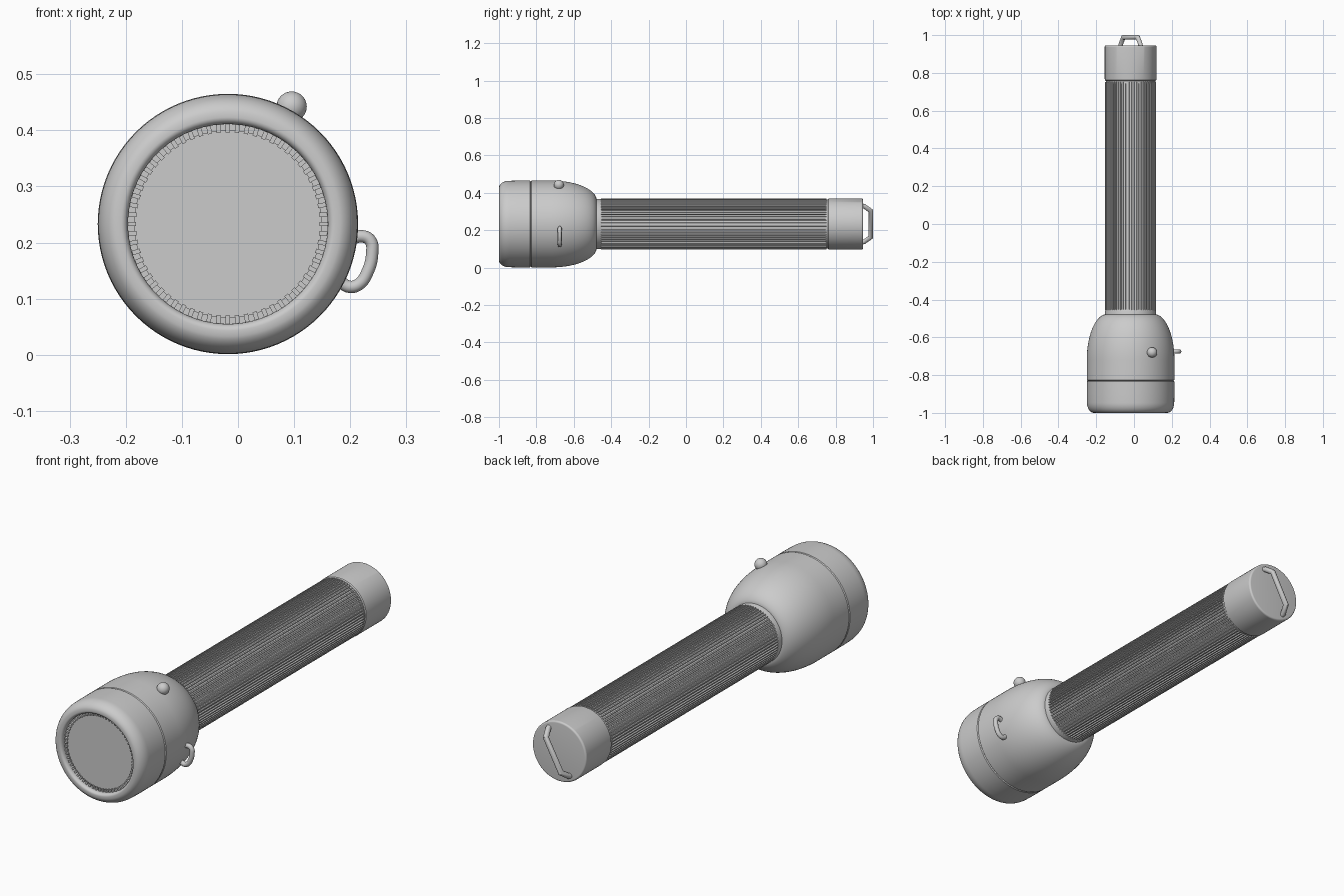
import bpy, bmesh, math
from math import sin, cos, pi, radians
from mathutils import Matrix, Vector

if "Cube" in bpy.data.objects:
    bpy.data.objects.remove(bpy.data.objects["Cube"])

CX, CZ = -0.018, 0.233      # long axis of the torch, parallel to y
TILT = radians(28.5)        # roll of the knob and tail loop from vertical


def finish(name, bm, angle=30):
    bmesh.ops.recalc_face_normals(bm, faces=bm.faces)
    me = bpy.data.meshes.new(name)
    bm.to_mesh(me)
    bm.free()
    ob = bpy.data.objects.new(name, me)
    bpy.context.collection.objects.link(ob)
    bpy.ops.object.select_all(action='DESELECT')
    ob.select_set(True)
    bpy.context.view_layer.objects.active = ob
    bpy.ops.object.shade_smooth_by_angle(angle=radians(angle))
    return ob


def loft(bm, rings):
    loops = [[bm.verts.new(p) for p in ring] for ring in rings]
    for a, b in zip(loops, loops[1:]):
        for i in range(len(a)):
            j = (i + 1) % len(a)
            bm.faces.new((a[i], a[j], b[j], b[i]))
    return loops


def on_axis(r, a, y):
    return Vector((CX + r * sin(a), y, CZ + r * cos(a)))


def lathe(name, profile, n=96):
    """Revolve (radius, y) points about the long axis, capping both ends."""
    bm = bmesh.new()
    loops = loft(bm, [[on_axis(r, 2 * pi * i / n, y) for i in range(n)] for r, y in profile])
    bm.faces.new(loops[0])
    bm.faces.new(loops[-1])
    return finish(name, bm)


def arc(cr, cy, ar, ay, a0, a1, n):
    return [(cr + ar * cos(radians(a0 + (a1 - a0) * i / n)),
             cy + ay * sin(radians(a0 + (a1 - a0) * i / n))) for i in range(n + 1)]


def tube(name, points, radius, cyclic=False):
    cu = bpy.data.curves.new(name, 'CURVE')
    cu.dimensions = '3D'
    cu.bevel_depth = radius
    cu.bevel_resolution = 4
    cu.use_fill_caps = True
    cu.resolution_u = 6
    sp = cu.splines.new('BEZIER')
    sp.bezier_points.add(len(points) - 1)
    for bp, p in zip(sp.bezier_points, points):
        bp.co = p
        bp.handle_left_type = bp.handle_right_type = 'AUTO'
    ob = bpy.data.objects.new(name, cu)
    bpy.context.collection.objects.link(ob)
    return ob


# Front bezel: recessed seat, rounded lip, outer wall down to the seam
lathe("bezel", [(0.178, -0.955), (0.178, -0.985)]
      + arc(0.190, -0.985, 0.012, 0.015, 180, 270, 5)
      + arc(0.194, -0.945, 0.037, 0.055, -80, 0, 10)
      + [(0.232, -0.90), (0.232, -0.834), (0.228, -0.830), (0.2, -0.830)])

# Head housing tapering in a dome towards the barrel
lathe("head_housing", [(0.2, -0.830), (0.228, -0.830), (0.232, -0.826)]
      + arc(0.125, -0.720, 0.107, 0.243, 0, 82, 20) + [(0.12, -0.478)])

# Lens disc and its ring of small teeth
lathe("lens", [(0.167, -0.95), (0.167, -0.976)])
bm = bmesh.new()
TEETH = 64
for k in range(TEETH):
    a = 2 * pi * k / TEETH
    m = (Matrix.Translation(on_axis(0.1715, a, -0.970)) @ Matrix.Rotation(a, 4, 'Y')
         @ Matrix.Diagonal((0.008, 0.022, 0.016, 1)))
    bmesh.ops.create_cube(bm, size=1, matrix=m)
finish("lens_teeth", bm)

# Ribbed grip: square ribs running the length of the barrel
RIBS = 64
outline = []
for k in range(RIBS):
    for f, r in ((0.0, 0.129), (0.4, 0.129), (0.5, 0.1355), (0.9, 0.1355)):
        outline.append((r, 2 * pi * (k + f) / RIBS))
bm = bmesh.new()
ends = loft(bm, [[on_axis(r, a, y) for r, a in outline] for y in (-0.455, 0.752)])
for e in ends:
    bm.faces.new(e)
finish("ribbed_grip", bm, 25)

# Plain collars at both ends of the grip
lathe("front_collar", [(0.134, -0.52), (0.135, -0.46), (0.132, -0.452)])
lathe("rear_collar", [(0.131, 0.745), (0.131, 0.78)])

# Tail cap
lathe("tail_cap", [(0.132, 0.758), (0.136, 0.762), (0.137, 0.768), (0.137, 0.938)]
      + arc(0.129, 0.938, 0.008, 0.008, 0, 90, 5))

# Angular carrying loop on the tail cap
bm = bmesh.new()
path = [(-0.113, 0.935), (-0.108, 0.953), (-0.080, 0.988), (0.080, 0.988), (0.108, 0.953), (0.113, 0.935)]
rings = []
for i, (s, y) in enumerate(path):
    a, b = Vector(path[max(i - 1, 0)]), Vector(path[min(i + 1, len(path) - 1)])
    here = Vector((s, y))
    d0 = (here - a).normalized() if i else (b - here).normalized()
    d1 = (b - here).normalized() if i < len(path) - 1 else d0
    t = (d0 + d1).normalized()
    w = 0.012 / t.dot(d1)
    ring = []
    for k in range(16):
        q = 2 * pi * k / 16
        p = here + Vector((-t.y, t.x)) * w * cos(q)
        side = 0.012 * sin(q)
        ring.append(on_axis(p.x, TILT, p.y) + Vector((cos(TILT), 0, -sin(TILT))) * side)
    rings.append(ring)
ends = loft(bm, rings)
bm.faces.new(ends[0])
bm.faces.new(ends[-1])
finish("tail_loop", bm, 35)

# Round switch knob on the head
bm = bmesh.new()
bmesh.ops.create_uvsphere(bm, u_segments=32, v_segments=16, radius=0.027,
                          matrix=Matrix.Translation(on_axis(0.238, TILT, -0.68)))
finish("switch_knob", bm)

# Small curved hanging ring on the side of the head
tube("side_ring", [(x, -0.675, z) for x, z in (
    (0.198, 0.205), (0.222, 0.211), (0.236, 0.203), (0.239, 0.180),
    (0.231, 0.148), (0.216, 0.126), (0.199, 0.121), (0.180, 0.132))], 0.011)
